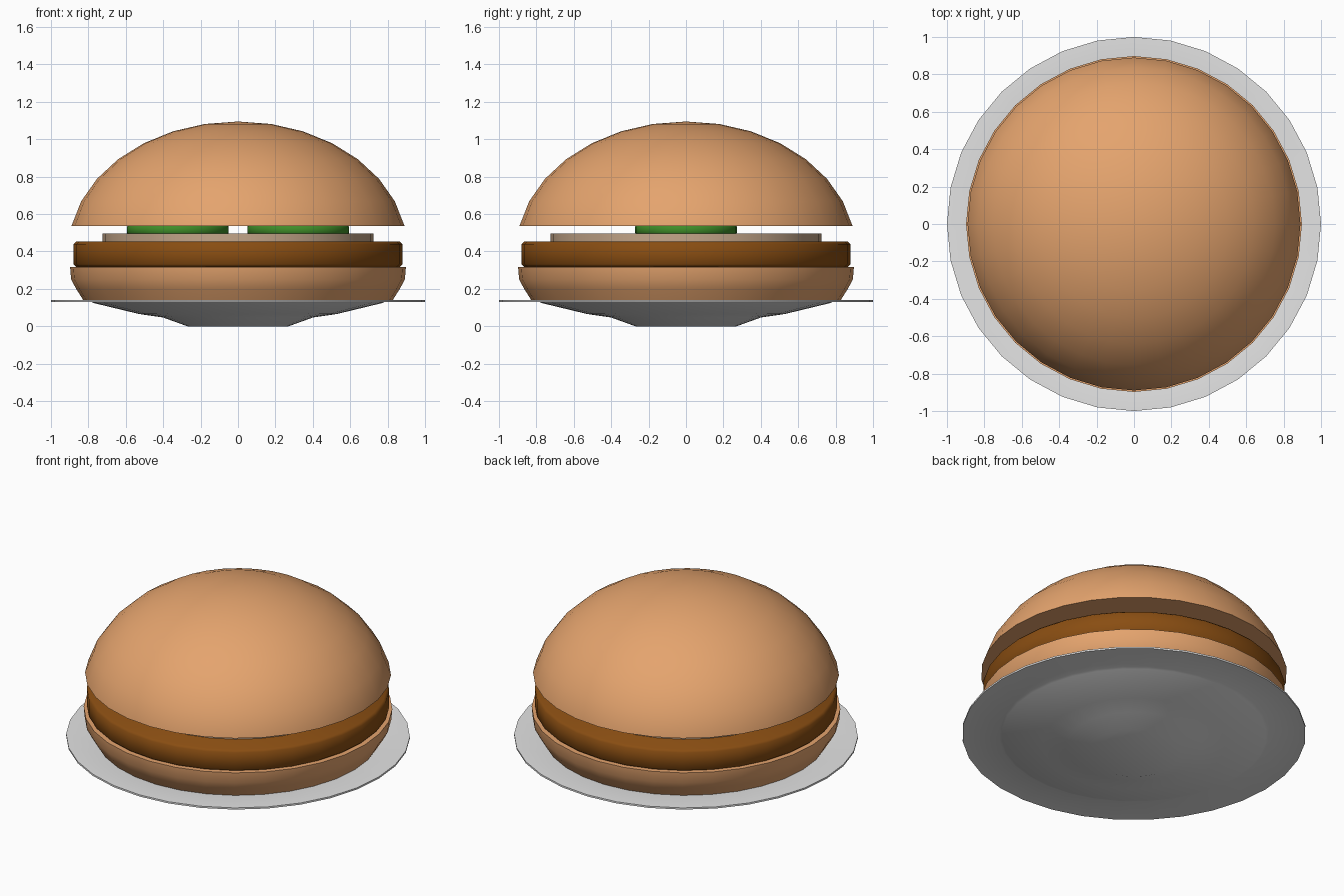
import bpy, bmesh, math

if "Cube" in bpy.data.objects:
    bpy.data.objects.remove(bpy.data.objects["Cube"])


def material(name, r, g, b):
    m = bpy.data.materials.new(name)
    m.diffuse_color = (r, g, b, 1)
    m.use_nodes = True
    m.node_tree.nodes["Principled BSDF"].inputs["Base Color"].default_value = m.diffuse_color
    return m


BUN = material("toasted bun", 0.78, 0.37, 0.155)
PATTY = material("brown patty", 0.25, 0.075, 0.006)
SLICE = material("pale slice", 0.55, 0.38, 0.25)
PICKLE = material("pickle green", 0.05, 0.27, 0.022)
PLATE = material("plate grey", 0.78, 0.78, 0.78)


def lathe(name, profile, mat, x=0.0, sides=32, angle=35):
    """Spin a list of (radius, height) points round the z axis; radius 0 closes an end."""
    bm = bmesh.new()
    rings = []
    for r, z in profile:
        if r == 0:
            rings.append([bm.verts.new((0, 0, z))] * sides)
        else:
            rings.append([bm.verts.new((r * math.cos(2 * math.pi * i / sides),
                                        r * math.sin(2 * math.pi * i / sides), z))
                          for i in range(sides)])
    for a, b in zip(rings, rings[1:]):
        for i in range(sides):
            j = (i + 1) % sides
            corners = list(dict.fromkeys((a[i], a[j], b[j], b[i])))
            bm.faces.new(corners)
    bmesh.ops.recalc_face_normals(bm, faces=bm.faces)
    me = bpy.data.meshes.new(name)
    bm.to_mesh(me)
    bm.free()
    me.materials.append(mat)
    ob = bpy.data.objects.new(name, me)
    ob.location.x = x
    bpy.context.collection.objects.link(ob)
    bpy.ops.object.select_all(action='DESELECT')
    ob.select_set(True)
    bpy.context.view_layer.objects.active = ob
    bpy.ops.object.shade_smooth_by_angle(angle=math.radians(angle))
    return ob


def disc(name, radius, low, high, bevel, mat, x=0.0):
    """Flat round slice with a softened edge."""
    pts = [(0, low), (radius - bevel, low), (radius, low + bevel),
           (radius, high - bevel), (radius - bevel, high), (0, high)]
    if bevel == 0:
        pts = [(0, low), (radius, low), (radius, high), (0, high)]
    return lathe(name, pts, mat, x, angle=50)


# Plate: flat rim over a thin shallow dish on a small foot
lathe("plate", [(0, 0), (0.27, 0), (0.40, 0.047), (0.53, 0.066), (0.77, 0.124),
                (0.785, 0.13), (1.0, 0.13), (1.0, 0.141), (0.79, 0.141),
                (0.53, 0.08), (0.39, 0.06), (0.26, 0.013), (0, 0.013)], PLATE)

# Bottom bun: flat-cut lower part of a rounded loaf
lathe("bottom_bun", [(0, 0.141), (0.828, 0.141), (0.865, 0.20), (0.892, 0.25),
                     (0.898, 0.318), (0, 0.318)], BUN)

# Fillings
disc("patty", 0.88, 0.318, 0.453, 0.014, PATTY)
disc("round_slice", 0.725, 0.453, 0.495, 0, SLICE)
for side, x in (("left", -0.322), ("right", 0.322)):
    disc("pickle_" + side, 0.272, 0.495, 0.537, 0.004, PICKLE, x)

# Top bun: cap of a squashed sphere, flat underneath
R, H, TOP = 0.907, 0.69, 1.095
cap = [(R * math.sin(math.radians(11.25 * i)),
        TOP - H * (1 - math.cos(math.radians(11.25 * i)))) for i in range(8)]
lathe("top_bun", [(0, TOP)] + cap[1:] + [(0.89, 0.536), (0, 0.536)], BUN)
